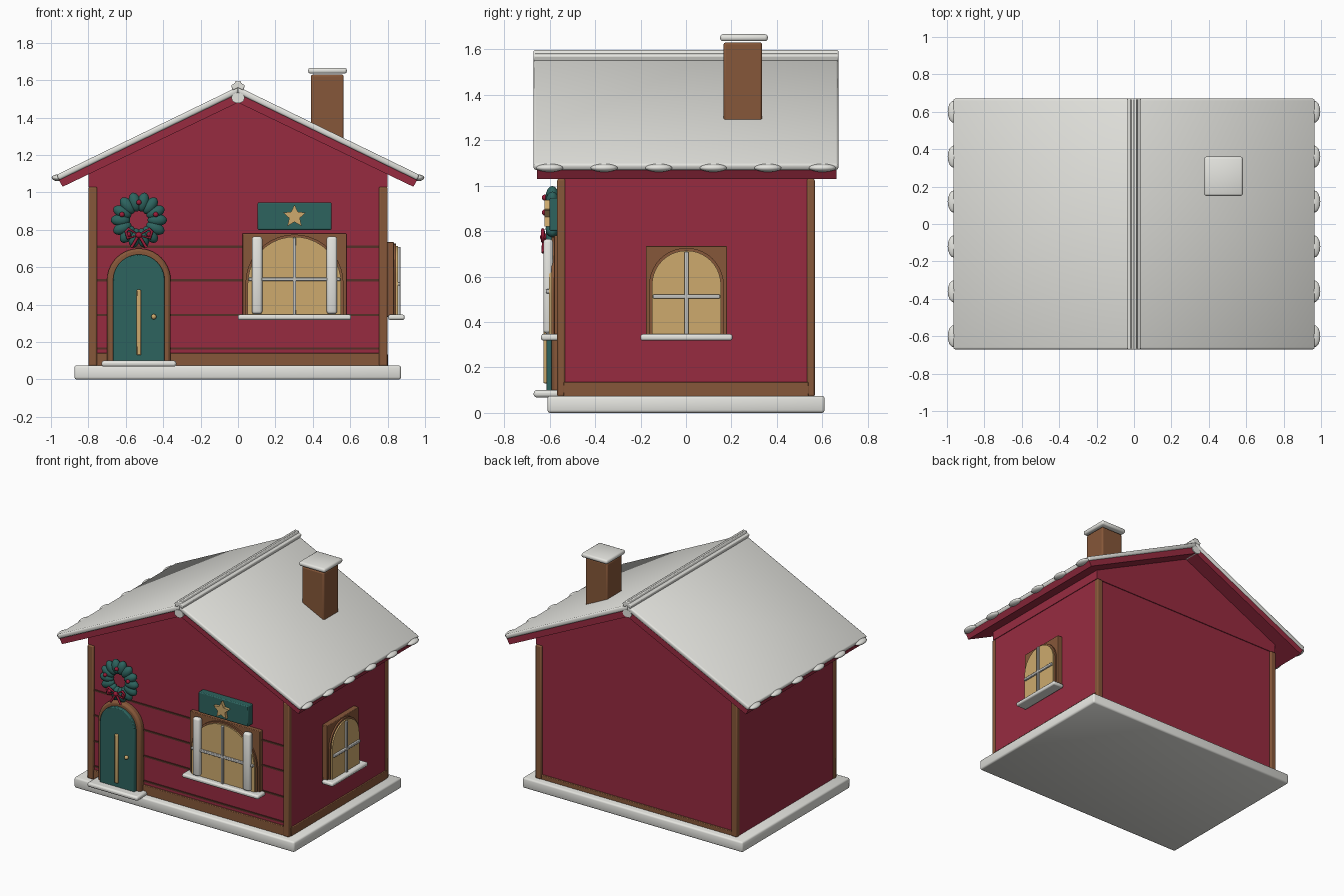
import bpy, bmesh, math
from mathutils import Vector, Matrix

old = bpy.data.objects.get("Cube")
if old:
    bpy.data.objects.remove(old, do_unlink=True)


def material(name, rgb):
    m = bpy.data.materials.new(name)
    m.use_nodes = True
    m.diffuse_color = (*rgb, 1)
    m.node_tree.nodes["Principled BSDF"].inputs["Base Color"].default_value = (*rgb, 1)
    return m


RED = material("barn red", (0.31, 0.024, 0.051))
SNOW = material("snow white", (0.78, 0.78, 0.74))
WOOD = material("brown wood", (0.24, 0.096, 0.041))
DARK = material("dark groove", (0.09, 0.03, 0.02))
TEAL = material("teal green", (0.026, 0.125, 0.112))
GOLD = material("warm gold", (0.61, 0.4, 0.155))
BERRY = material("berry red", (0.33, 0.012, 0.04))
GREY = material("pale grey", (0.55, 0.55, 0.53))


def finish(name, bm, mat, bevel=0, angle=40):
    bmesh.ops.recalc_face_normals(bm, faces=bm.faces)
    mesh = bpy.data.meshes.new(name)
    bm.to_mesh(mesh)
    bm.free()
    mesh.materials.append(mat)
    ob = bpy.data.objects.new(name, mesh)
    bpy.context.collection.objects.link(ob)
    bpy.ops.object.select_all(action='DESELECT')
    ob.select_set(True)
    bpy.context.view_layer.objects.active = ob
    if bevel:
        mod = ob.modifiers.new("soft edges", 'BEVEL')
        mod.width, mod.segments, mod.limit_method = bevel, 2, 'ANGLE'
    if angle >= 180:
        bpy.ops.object.shade_smooth()
    else:
        bpy.ops.object.shade_smooth_by_angle(angle=math.radians(angle))
    return ob


# Wall planes: (across, up, outward distance) to world position
def front(u, w, d): return Vector((u, -d, w))
def side(u, w, d): return Vector((d, u, w))


def prism(name, pts, d0, d1, mat, plane=front, bevel=0, angle=40):
    bm = bmesh.new()
    rings = [[bm.verts.new(plane(u, w, d)) for u, w in pts] for d in (d0, d1)]
    bm.faces.new(rings[0])
    bm.faces.new(rings[1])
    n = len(pts)
    for i in range(n):
        j = (i + 1) % n
        bm.faces.new((rings[0][i], rings[0][j], rings[1][j], rings[1][i]))
    return finish(name, bm, mat, bevel, angle)


def slab(name, u0, u1, w0, w1, d0, d1, mat, plane=front, bevel=0.004, angle=40):
    return prism(name, [(u0, w0), (u1, w0), (u1, w1), (u0, w1)], d0, d1, mat, plane, bevel, angle)


def ball(name, loc, size, mat, turn=0):
    bm = bmesh.new()
    bmesh.ops.create_uvsphere(bm, u_segments=16, v_segments=10, radius=1)
    bm.transform(Matrix.Translation(loc) @ Matrix.Rotation(turn, 4, 'Y') @ Matrix.Diagonal((*size, 1)))
    return finish(name, bm, mat, 0, 180)


def arch(c, r, bottom, spring, n=20):
    top = [(c + r * math.cos(math.pi * i / n), spring + r * math.sin(math.pi * i / n)) for i in range(n + 1)]
    return [(c - r, bottom), (c + r, bottom)] + top


def ribbon(name, pts, radius, mat, cyclic=False):
    cu = bpy.data.curves.new(name, 'CURVE')
    cu.dimensions, cu.bevel_depth, cu.bevel_resolution = '3D', radius, 2
    cu.use_fill_caps = True
    sp = cu.splines.new('POLY')
    sp.points.add(len(pts) - 1)
    for p, co in zip(sp.points, pts):
        p.co = (*co, 1)
    sp.use_cyclic_u = cyclic
    cu.materials.append(mat)
    ob = bpy.data.objects.new(name, cu)
    bpy.context.collection.objects.link(ob)


# Base and walls
slab("snow_base", -0.875, 0.872, 0, 0.075, -0.61, 0.61, SNOW, bevel=0.012, angle=180)
slab("walls", -0.795, 0.795, 0.07, 1.04, -0.55, 0.55, RED, bevel=0)
gable = [(-0.8, 1.03), (0.8, 1.03), (0.8, 1.1), (0, 1.49), (-0.8, 1.1)]
prism("gable", gable, -0.556, 0.556, RED)

# Timber frame
for sx in (-1, 1):
    for sy in (-1, 1):
        d = sorted((sy * 0.53, sy * 0.567))
        u = sorted((sx * 0.753, sx * 0.8))
        slab("corner_post", *u, 0.072, 1.03, *d, WOOD, bevel=0.008)
slab("front_beam", -0.76, 0.76, 0.072, 0.14, 0.54, 0.562, WOOD)
slab("back_beam", -0.76, 0.76, 0.072, 0.105, -0.562, -0.54, WOOD)
slab("side_beam", -0.54, 0.54, 0.072, 0.135, 0.78, 0.803, WOOD, side)
for z in (0.165, 0.345, 0.53, 0.71):
    slab("plank_groove", -0.755, 0.755, z - 0.006, z + 0.006, 0.54, 0.556, DARK, bevel=0)

# Roof halves with snow
for s in (-1, 1):
    board = [(0, 1.532), (s * 0.958, 1.068), (s * 0.938, 1.03), (0, 1.48)]
    cover = [(0, 1.565), (s * 0.97, 1.094), (s * 0.958, 1.065), (0, 1.528)]
    cap = [(s * -0.012, 1.598), (s * 0.038, 1.572), (s * 0.028, 1.545), (s * -0.024, 1.57)]
    prism("roof_board", board, -0.662, 0.655, RED)
    prism("roof_snow", cover, -0.67, 0.67, SNOW, bevel=0.01, angle=180)
    prism("ridge_cap", cap, -0.671, 0.671, SNOW, bevel=0.006)
    for i in range(6):
        ball("eave_snow", (s * 0.962, -0.6 + 0.24 * i, 1.078), (0.034, 0.06, 0.018), SNOW)
ridge = [(0.035 * math.cos(math.tau * i / 16), 1.505 + 0.028 * math.sin(math.tau * i / 16)) for i in range(16)]
prism("ridge_log", ridge, -0.668, 0.672, SNOW)

# Chimney
slab("chimney", 0.39, 0.565, 1.2, 1.63, -0.335, -0.165, WOOD, bevel=0.01)
slab("chimney_snow", 0.375, 0.582, 1.635, 1.666, -0.36, -0.15, SNOW, bevel=0.012, angle=180)

# Door
prism("door_frame", arch(-0.53, 0.17, 0.075, 0.53), 0.54, 0.592, WOOD, bevel=0.014)
prism("door", arch(-0.53, 0.138, 0.09, 0.53), 0.56, 0.614, TEAL, bevel=0.006)
slab("door_step", -0.73, -0.33, 0.068, 0.1, 0.54, 0.67, SNOW, bevel=0.012)
slab("door_bar", -0.542, -0.518, 0.13, 0.48, 0.605, 0.628, GOLD, bevel=0.006)
ball("door_knob", (-0.45, -0.622, 0.335), (0.014, 0.014, 0.014), GOLD)


# Arched windows
def window(c, half, top, r, spring, bar_z, wall, plane):
    slab("window_frame", c - half, c + half, 0.335, top, wall - 0.01, wall + 0.03, WOOD, plane)
    prism("window_arch", arch(c, r + 0.012, 0.34, spring), wall, wall + 0.042, WOOD, plane)
    prism("window_glass", arch(c, r, 0.34, spring), wall + 0.01, wall + 0.052, GOLD, plane)
    out = (wall + 0.045, wall + 0.066)
    slab("upright_bar", c - 0.009, c + 0.009, 0.34, spring + r - 0.005, *out, GREY, plane)
    slab("cross_bar", c - r + 0.005, c + r - 0.005, bar_z - 0.009, bar_z + 0.009, *out, GREY, plane)
    slab("window_sill", c - half - 0.025, c + half + 0.025, 0.318, 0.346, wall, wall + 0.088, SNOW, plane, 0.01)


window(0.302, 0.278, 0.78, 0.25, 0.513, 0.535, 0.55, front)
window(0.002, 0.178, 0.735, 0.152, 0.562, 0.512, 0.803, side)
for x in (0.102, 0.502):
    slab("curtain", x - 0.028, x + 0.028, 0.35, 0.765, 0.585, 0.628, SNOW, bevel=0.014, angle=180)

# Sign with a star
slab("sign_board", 0.105, 0.5, 0.8, 0.946, 0.54, 0.6, TEAL, bevel=0.006)
star = []
for i in range(10):
    a, r = math.pi / 2 + math.pi * i / 5, (0.064, 0.03)[i % 2]
    star.append((0.302 + r * math.cos(a), 0.872 + r * math.sin(a)))
prism("sign_star", star, 0.59, 0.622, GOLD)

# Wreath of overlapping leaf bundles, berries and a bow
cx, cz = -0.53, 0.852
for i in range(14):
    a = math.tau * i / 14
    x, z = cx + 0.098 * math.cos(a), cz + 0.098 * math.sin(a)
    ball("wreath_leaf", (x, -0.588, z), (0.052, 0.03, 0.032), TEAL, -a)
for k in range(5):
    a = math.radians(90 + 72 * k)
    ball("wreath_berry", (cx + 0.095 * math.cos(a), -0.62, cz + 0.095 * math.sin(a)), (0.014,) * 3, BERRY)
for s in (-1, 1):
    loop = [(cx, -0.625, 0.772), (cx + s * 0.055, -0.63, 0.805), (cx + s * 0.07, -0.63, 0.79),
            (cx + s * 0.06, -0.63, 0.755)]
    ribbon("bow_loop", loop, 0.008, BERRY, True)
    ribbon("bow_tail", [(cx, -0.625, 0.772), (cx + s * 0.04, -0.628, 0.705)], 0.008, BERRY)
ball("bow_knot", (cx, -0.628, 0.772), (0.018, 0.014, 0.016), BERRY)
